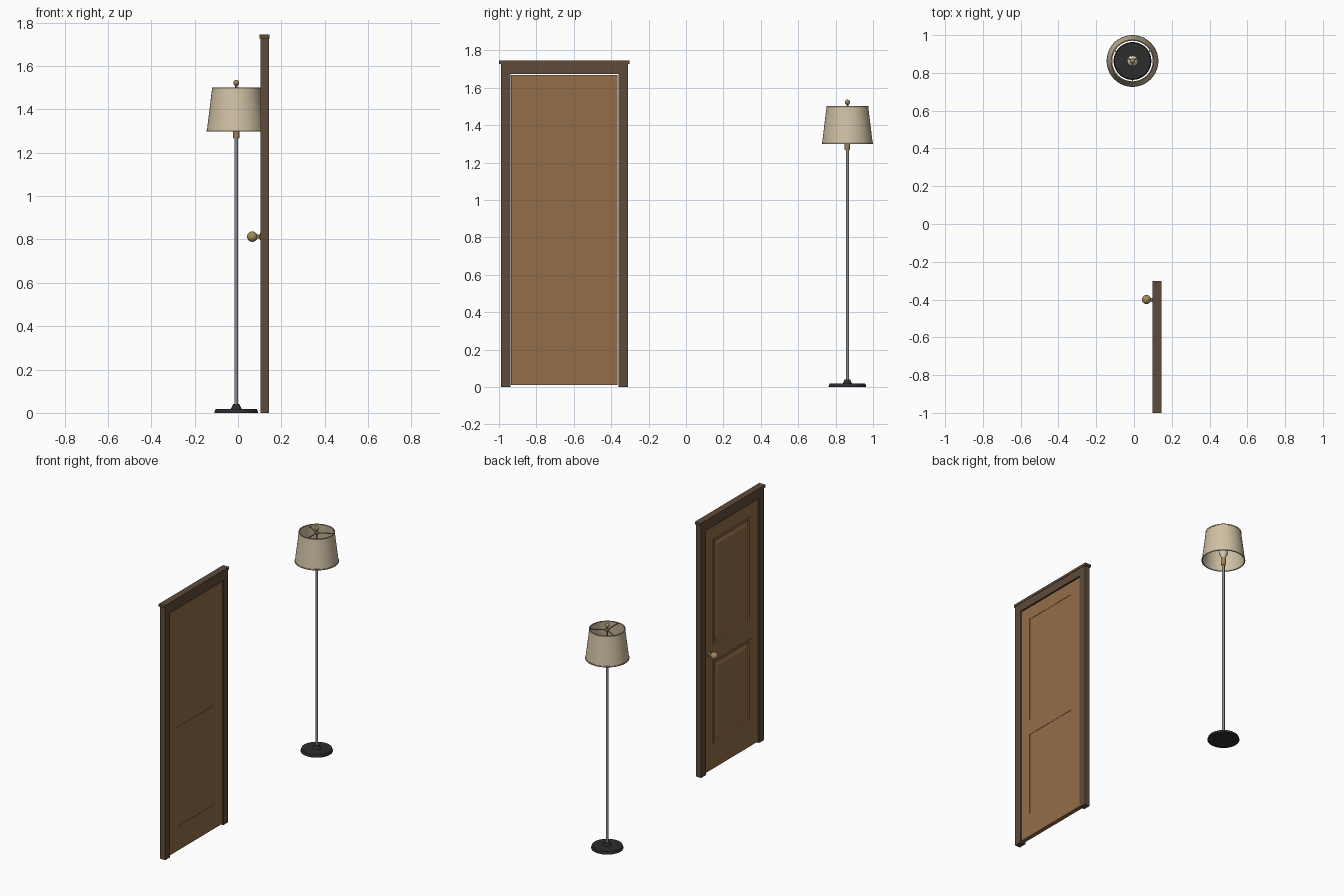
import bpy, bmesh
from math import cos, sin, pi, radians
from mathutils import Vector, Matrix

if "Cube" in bpy.data.objects:
    bpy.data.objects.remove(bpy.data.objects["Cube"])


def material(name, rgb):
    m = bpy.data.materials.new(name)
    m.use_nodes = True
    m.diffuse_color = (*rgb, 1)
    bsdf = next(n for n in m.node_tree.nodes if n.type == "BSDF_PRINCIPLED")
    bsdf.inputs["Base Color"].default_value = (*rgb, 1)
    return m


oak = material("oak brown", (0.30, 0.155, 0.066))
walnut = material("dark walnut", (0.113, 0.07, 0.042))
linen = material("cream linen", (0.63, 0.53, 0.37))
binding = material("tan binding", (0.39, 0.30, 0.21))
brass = material("aged brass", (0.36, 0.25, 0.11))
steel = material("brushed steel", (0.26, 0.26, 0.26))
iron = material("black iron", (0.026, 0.026, 0.028))
glass = material("warm bulb", (0.68, 0.62, 0.48))


def finish(name, bm, mat, smooth=False):
    bmesh.ops.recalc_face_normals(bm, faces=bm.faces)
    me = bpy.data.meshes.new(name)
    bm.to_mesh(me)
    bm.free()
    me.materials.append(mat)
    ob = bpy.data.objects.new(name, me)
    bpy.context.collection.objects.link(ob)
    if smooth:
        bpy.ops.object.select_all(action="DESELECT")
        ob.select_set(True)
        bpy.context.view_layer.objects.active = ob
        bpy.ops.object.shade_smooth_by_angle(angle=radians(35))
    return ob


def box(name, x, y, z, mat):
    """Box between (min, max) pairs on each axis."""
    bm = bmesh.new()
    bmesh.ops.create_cube(bm, size=1)
    for v in bm.verts:
        v.co = [p[0] if c < 0 else p[1] for c, p in zip(v.co, (x, y, z))]
    return finish(name, bm, mat)


def lathe(name, profile, mat, place, closed=False, steps=48):
    """Turn (radius, height) points about z, then place the result."""
    bm = bmesh.new()
    vs = [bm.verts.new((r, 0, h)) for r, h in profile]
    pairs = list(zip(vs, vs[1:])) + ([(vs[-1], vs[0])] if closed else [])
    es = [bm.edges.new(p) for p in pairs]
    bmesh.ops.spin(bm, geom=vs + es, cent=(0, 0, 0), axis=(0, 0, 1),
                   angle=2 * pi, steps=steps, use_duplicate=False)
    bmesh.ops.remove_doubles(bm, verts=bm.verts, dist=1e-5)
    bm.transform(place)
    return finish(name, bm, mat, True)


def ball(radius, centre, n=12):
    return [(radius * sin(pi * i / n), centre - radius * cos(pi * i / n))
            for i in range(n + 1)]


# Door casing: two jambs, header and cap
Y0, Y1, SIDE = -0.99, -0.31, 0.052
CASING, LEAF = (0.103, 0.143), (0.109, 0.138)
box("left_jamb", CASING, (Y1 - SIDE, Y1), (0, 1.728), walnut)
box("right_jamb", CASING, (Y0, Y0 + SIDE), (0, 1.728), walnut)
box("header", CASING, (Y0 + SIDE, Y1 - SIDE), (1.674, 1.728), walnut)
box("cap", (0.099, 0.145), (-1.0, -0.302), (1.728, 1.745), walnut)

# Door leaf: stiles and rails
PANEL_Y = (-0.855, -0.45)
box("outer_stile", LEAF, (-0.935, PANEL_Y[0]), (0.01, 1.668), oak)
box("latch_stile", LEAF, (PANEL_Y[1], -0.365), (0.01, 1.668), oak)
for name, z in (("bottom_rail", (0.01, 0.175)), ("lock_rail", (0.745, 0.855)),
                ("top_rail", (1.58, 1.668))):
    box(name, LEAF, PANEL_Y, z, oak)


# Panels: near flush on one side, moulded and raised on the other
def panel(name, z):
    y, x0, w = PANEL_Y, LEAF[0], 0.016
    box(name + "_panel", (x0 + 0.009, LEAF[1] - 0.002), y, z, oak)
    mould = (x0 - 0.003, x0 + 0.010)
    for i in (0, 1):
        inner_y, inner_z = y[i] + w * (1 - 2 * i), z[i] + w * (1 - 2 * i)
        box(f"{name}_side_moulding_{i}", mould, sorted((y[i], inner_y)), z, oak)
        box(f"{name}_cross_moulding_{i}", mould, (y[0] + w, y[1] - w),
            sorted((z[i], inner_z)), oak)
    # Raised field with sloped margins
    bm = bmesh.new()
    rings = []
    for x, inset in ((x0 + 0.009, 0.03), (x0 + 0.002, 0.05)):
        a, b, c, d = y[0] + inset, y[1] - inset, z[0] + inset, z[1] - inset
        rings.append([bm.verts.new((x, *p))
                      for p in ((a, c), (b, c), (b, d), (a, d))])
    bm.faces.new(rings[1])
    for i in range(4):
        j = (i + 1) % 4
        bm.faces.new((rings[0][i], rings[0][j], rings[1][j], rings[1][i]))
    bm.faces.new(rings[0][::-1])
    finish(name + "_raised_field", bm, oak)


panel("lower", (0.175, 0.745))
panel("upper", (0.855, 1.58))

# Door knob, turned along -x
knob_place = Matrix.Translation((LEAF[0], -0.4, 0.813)) @ Matrix.Rotation(-pi / 2, 4, "Y")
lathe("knob", ball(0.024, 0.043), brass, knob_place, steps=32)
lathe("knob_neck", [(0, 0), (0.017, 0), (0.017, 0.006), (0.009, 0.009),
                    (0.009, 0.024), (0, 0.024)], brass, knob_place, steps=32)

# Floor lamp: base, pole and socket
lamp = Matrix.Translation((-0.008, 0.863, 0))
lathe("lamp_base", [(0, 0), (0.1, 0), (0.1, 0.005), (0.095, 0.018), (0.025, 0.019),
                    (0.021, 0.026), (0.015, 0.04), (0, 0.04)], iron, lamp)
lathe("pole", [(0, 0.03), (0.0085, 0.03), (0.0085, 1.27), (0, 1.27)], steel, lamp, steps=24)
lathe("socket", [(0, 1.266), (0.013, 1.266), (0.015, 1.272), (0.015, 1.318),
                 (0, 1.318)], brass, lamp, steps=24)
lathe("bulb", [(0, 1.316), (0.013, 1.316), (0.016, 1.328), (0.027, 1.345), (0.03, 1.362),
               (0.026, 1.38), (0.014, 1.391), (0, 1.394)], glass, lamp, steps=24)

# Shade shell and its bound rims
LOW, HIGH, R_LOW, R_HIGH, WALL = 1.302, 1.498, 0.1355, 0.1115, 0.003
lathe("shade", [(R_LOW, LOW), (R_HIGH, HIGH), (R_HIGH - WALL, HIGH),
                (R_LOW - WALL, LOW)], linen, lamp, True, 64)
for name, r, z in (("lower_rim", R_LOW, LOW), ("upper_rim", R_HIGH, HIGH)):
    lathe(name, [(r + 0.0015, z - 0.004), (r + 0.0015, z + 0.004),
                 (r - 0.0045, z + 0.004), (r - 0.0045, z - 0.004)], binding, lamp, True, 64)

# Overlapped seam on the shade
bm = bmesh.new()
rows = [[bm.verts.new((r * cos(a), r * sin(a), z)) for r, z in
         ((R_LOW + 0.0008, LOW + 0.004), (R_HIGH + 0.0008, HIGH - 0.004))]
        for a in (radians(-114), radians(-111))]
bm.faces.new((rows[0][0], rows[1][0], rows[1][1], rows[0][1]))
bm.transform(lamp)
finish("shade_seam", bm, linen)

# Spider fitting: three arms, centre stem and finial
for i in range(3):
    a = radians(30 + 120 * i)
    bm = bmesh.new()
    bmesh.ops.create_cone(bm, cap_ends=True, segments=10, radius1=0.0035,
                          radius2=0.0035, depth=R_HIGH - 0.002)
    mid = Vector((cos(a), sin(a), 0)) * (R_HIGH - 0.002) / 2
    turn = Vector((0, 0, 1)).rotation_difference(mid).to_matrix().to_4x4()
    bm.transform(lamp @ Matrix.Translation(mid + Vector((0, 0, 1.492))) @ turn)
    finish(f"spider_arm_{i}", bm, brass, True)
lathe("spider_stem", [(0, 1.39), (0.004, 1.39), (0.004, 1.485), (0.014, 1.486),
                      (0.014, 1.498), (0.005, 1.501), (0.005, 1.516), (0, 1.516)],
      brass, lamp, steps=20)
lathe("finial", ball(0.0135, 1.523), brass, lamp, steps=24)
